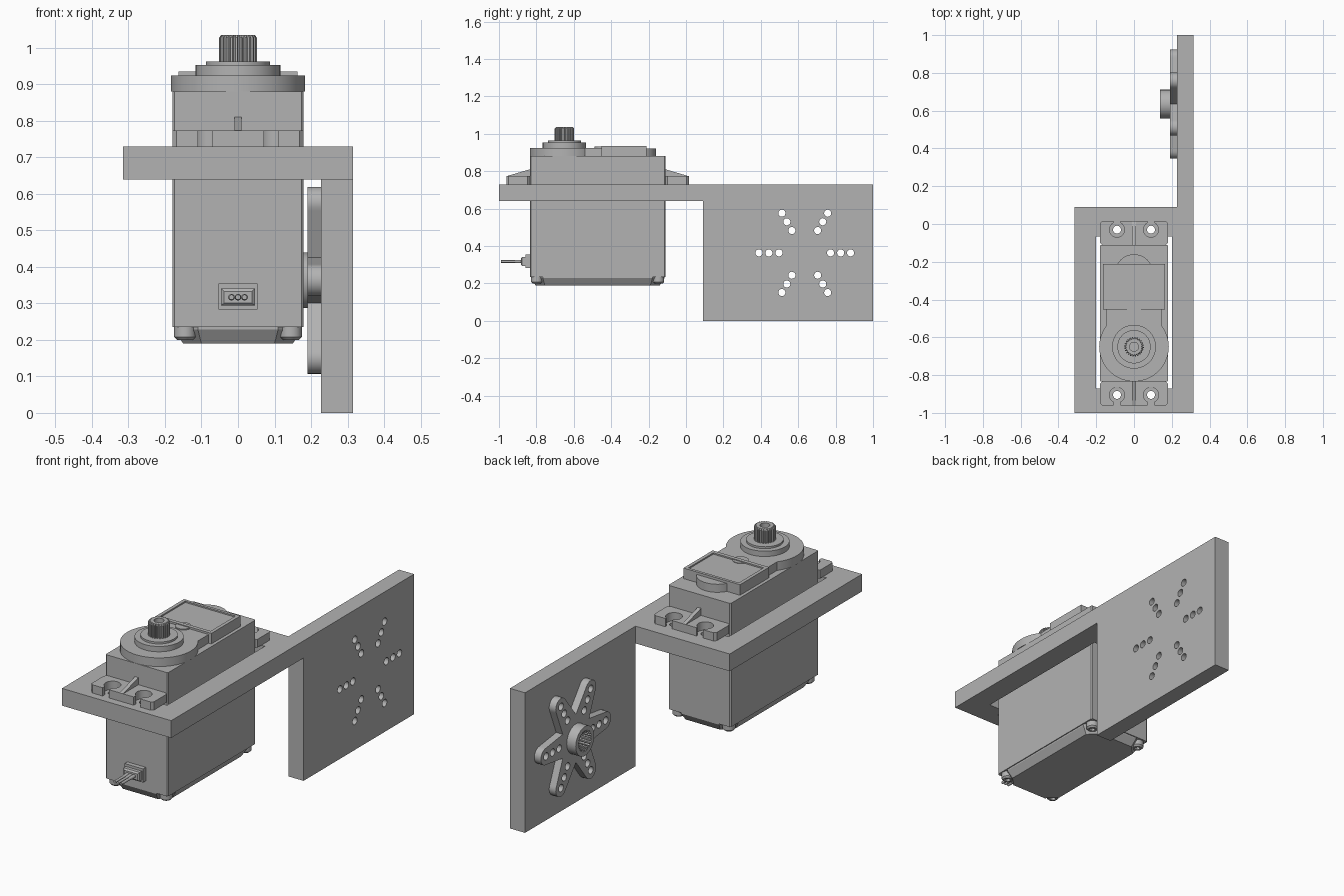
import bpy, bmesh
from math import sin, cos, pi, radians
from mathutils import Vector

if "Cube" in bpy.data.objects:
    bpy.data.objects.remove(bpy.data.objects["Cube"])

grey = bpy.data.materials.new("plain grey")
grey.use_nodes = True
COLOUR = (0.45, 0.45, 0.45, 1)
grey.diffuse_color = COLOUR
grey.node_tree.nodes["Principled BSDF"].inputs["Base Color"].default_value = COLOUR
parts = []


def loft(name, rings, axis="z"):
    """Solid through stacked (outline, height) rings, along x, y or z."""
    place = {"x": lambda a, b, h: (h, a, b),
             "y": lambda a, b, h: (a, h, b),
             "z": lambda a, b, h: (a, b, h)}[axis]
    bm = bmesh.new()
    loops = [[bm.verts.new(place(a, b, h)) for a, b in pts] for pts, h in rings]
    n = len(loops[0])
    bm.faces.new(loops[0])
    bm.faces.new(loops[-1])
    for low, high in zip(loops, loops[1:]):
        for i in range(n):
            j = (i + 1) % n
            bm.faces.new((low[i], low[j], high[j], high[i]))
    bmesh.ops.recalc_face_normals(bm, faces=bm.faces)
    me = bpy.data.meshes.new(name)
    bm.to_mesh(me)
    bm.free()
    me.materials.append(grey)
    ob = bpy.data.objects.new(name, me)
    bpy.context.collection.objects.link(ob)
    parts.append(ob)
    return ob


def prism(name, pts, h0, h1, axis="z"):
    return loft(name, [(pts, h0), (pts, h1)], axis)


def circle(a, b, r, n=32, start=0, sweep=2 * pi):
    full = abs(sweep - 2 * pi) < 0.001
    steps = n if full else n - 1
    return [(a + r * cos(start + sweep * i / steps),
             b + r * sin(start + sweep * i / steps)) for i in range(n)]


def rect(a0, a1, b0, b1, cut=0):
    if not cut:
        return [(a0, b0), (a1, b0), (a1, b1), (a0, b1)]
    return [(a0 + cut, b0), (a1 - cut, b0), (a1, b0 + cut), (a1, b1 - cut),
            (a1 - cut, b1), (a0 + cut, b1), (a0, b1 - cut), (a0, b0 + cut)]


def spline(a, b, inner, outer, teeth=24):
    return [(a + r * cos(2 * pi * (t + f) / teeth), b + r * sin(2 * pi * (t + f) / teeth))
            for t in range(teeth)
            for f, r in ((0, inner), (0.3, inner), (0.45, outer), (0.85, outer))]


def combine(ob, tools, operation="DIFFERENCE"):
    """Cut or join the tools with the part, then remove them."""
    for tool in tools:
        mod = ob.modifiers.new("combine", "BOOLEAN")
        mod.operation, mod.solver, mod.object = operation, "EXACT", tool
        tool.hide_render = True
    graph = bpy.context.evaluated_depsgraph_get()
    mesh = bpy.data.meshes.new_from_object(ob.evaluated_get(graph))
    ob.modifiers.clear()
    ob.data = mesh
    for tool in tools:
        parts.remove(tool)
        bpy.data.objects.remove(tool)
    return ob


# Layout shared by several parts
FRONT, BACK, HALF = -0.835, -0.11, 0.18
SHAFT_Y = -0.65
HORN_Y, HORN_Z = 0.635, 0.363
SCREWS = [(sx * 0.09, y) for sx in (-1, 1) for y in (-0.905, -0.03)]
ARMS = [radians(60 * k) for k in range(6)]


def horn_holes():
    return [prism("hole", circle(HORN_Y + r * cos(a), HORN_Z + r * sin(a), 0.019, 20), 0.1, 0.4, "x")
            for a in ARMS for r in (0.138, 0.192, 0.245)]


# Bracket: horizontal frame joined to an upright side plate
bracket = prism("bracket", rect(-0.315, 0.315, -1, 0.09), 0.64, 0.73)
side = prism("side", rect(0.09, 1, 0, 0.73), 0.228, 0.315, "x")
combine(bracket, [side], "UNION")
window = prism("window", rect(-0.2, 0.2, -0.87, -0.065), 0.5, 0.9)
bolts = [prism("bolt_hole", circle(x, y, 0.021, 24), 0.5, 0.9) for x, y in SCREWS]
combine(bracket, [window] + bolts + horn_holes())

# Motor case
prism("motor_case", rect(-HALF, HALF, FRONT, BACK, 0.006), 0.235, 0.88)

# Mounting ears with open screw slots, and a sloping rib on each
for name, inner, outer, screw in (("front_ear", FRONT, -0.96, -0.905),
                                  ("back_ear", BACK, 0.015, -0.03)):
    lo, hi = sorted((inner, outer))
    ear = prism(name, rect(-HALF, HALF, lo, hi, 0.012), 0.73, 0.773)
    cutters = []
    for sx in (-0.09, 0.09):
        cutters.append(prism("round", circle(sx, screw, 0.04), 0.7, 0.8))
        slot = sorted((screw, outer * 1.05 if outer < 0 else 0.05))
        cutters.append(prism("slot", rect(sx - 0.019, sx + 0.019, *slot), 0.69, 0.81))
    combine(ear, cutters)
    prism(name + "_rib", [(inner, 0.76), (outer, 0.76), (outer, 0.773), (inner, 0.81)],
          -0.01, 0.01, "x")

# Gear cover: round end, neck, label block and rear half disc
cover = prism("gear_cover", circle(0, SHAFT_Y, 0.184, 64), 0.88, 0.925)
neck = prism("neck", rect(-0.147, 0.147, -0.6, -0.4), 0.87, 0.925)
combine(cover, [neck], "UNION")
prism("rear_disc", circle(0, -0.26, 0.1, 40), 0.87, 0.922)
label = prism("label_block", rect(-0.163, 0.163, -0.452, -0.212), 0.87, 0.935)
recess = prism("recess", rect(-0.145, 0.145, -0.432, -0.227), 0.928, 1)
combine(label, [recess])
prism("cover_tab", circle(0, -0.45, 0.038, 24), 0.9, 0.931)

# Output boss and splined shaft
loft("shaft_boss", [(circle(0, SHAFT_Y, r, 48), z)
                    for r, z in ((0.116, 0.9), (0.116, 0.953), (0.088, 0.953), (0.088, 0.963))])
shaft = loft("splined_shaft", [(spline(0, SHAFT_Y, a, b), z) for a, b, z in
                               ((0.045, 0.052, 0.95), (0.045, 0.052, 1.028), (0.041, 0.046, 1.035))])
combine(shaft, [prism("bore", circle(0, SHAFT_Y, 0.024, 24), 0.98, 1.1)])

# Bottom cover with sloped sides, and a socket screw at each corner
loft("bottom_cover", [(rect(-0.15, 0.15, -0.805, -0.14, 0.05), 0.19),
                      (rect(-0.175, 0.175, -0.83, -0.115, 0.065), 0.228),
                      (rect(-0.175, 0.175, -0.83, -0.115, 0.065), 0.24)])
for sx, side_name in ((-1, "right"), (1, "left")):
    for y, end in ((-0.798, "front"), (-0.147, "back")):
        c = (sx * 0.145, y)
        screw = loft(f"{end}_{side_name}_screw",
                     [(circle(*c, r, 24), z) for r, z in
                      ((0.022, 0.2), (0.03, 0.208), (0.03, 0.24))])
        combine(screw, [prism("socket", circle(*c, 0.014, 6), 0.15, 0.215)])

# Cable exit with three wires
prism("cable_plate", rect(-0.053, 0.053, 0.283, 0.354), -0.858, -0.82, "y")
loft("cable_grommet", [(rect(-0.038, 0.038, 0.301, 0.333), -0.883),
                       (rect(-0.046, 0.046, 0.294, 0.341), -0.876),
                       (rect(-0.046, 0.046, 0.294, 0.341), -0.85)], "y")
for i, name in enumerate(("right_wire", "middle_wire", "left_wire")):
    x = (i - 1) * 0.018
    loft(name, [(circle(x, 0.317, r, 16), y) for r, y in
                ((0.007, -0.99), (0.007, -0.915), (0.009, -0.905), (0.009, -0.87))], "y")

# Six-armed horn with tapered rounded arms
outline = []
for a in ARMS:
    outline += circle(HORN_Y + 0.245 * cos(a), HORN_Z + 0.245 * sin(a), 0.044, 13, a - pi / 2, pi)
    v = a + pi / 6
    outline.append((HORN_Y + 0.125 * cos(v), HORN_Z + 0.125 * sin(v)))
horn = prism("horn_star", outline, 0.19, 0.228, "x")
hub = prism("hub", circle(HORN_Y, HORN_Z, 0.076, 48), 0.138, 0.2, "x")
combine(horn, [hub], "UNION")
bore = prism("bore", spline(HORN_Y, HORN_Z, 0.047, 0.054), 0.1, 0.3, "x")
combine(horn, [bore] + horn_holes())

# Smooth curved walls and keep the edges sharp
bpy.ops.object.select_all(action="DESELECT")
for ob in parts:
    ob.select_set(True)
bpy.context.view_layer.objects.active = parts[0]
bpy.ops.object.shade_smooth_by_angle(angle=radians(25))
